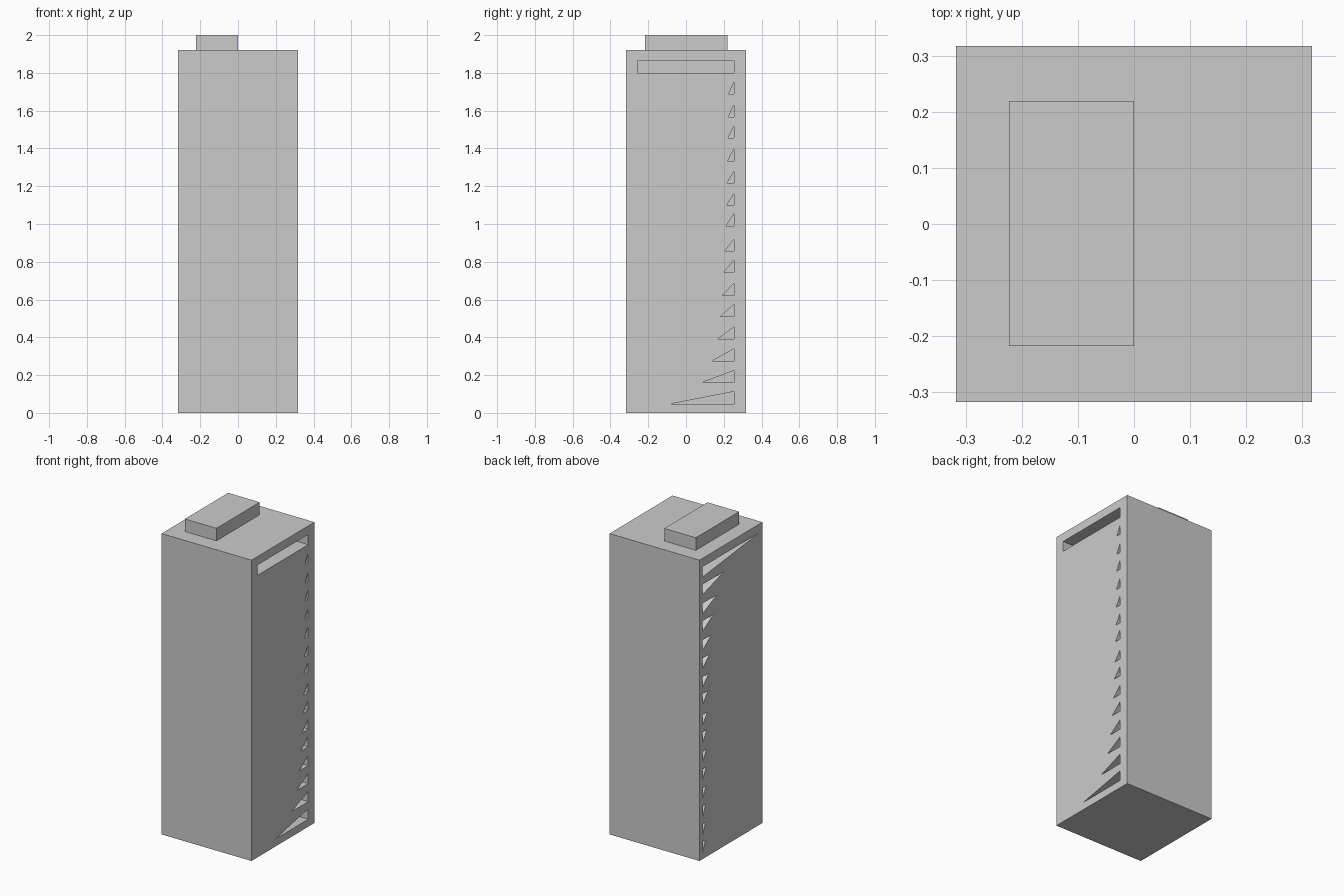
import bpy, bmesh

if "Cube" in bpy.data.objects:
    bpy.data.objects.remove(bpy.data.objects["Cube"])

HALF = 0.3175      # half width of the tower
BODY_TOP = 1.92
DEPTH = 0.29       # how far each opening runs into the tower
SLOT_H = 0.065


def make_object(name, bm):
    bmesh.ops.recalc_face_normals(bm, faces=bm.faces)
    mesh = bpy.data.meshes.new(name)
    bm.to_mesh(mesh)
    bm.free()
    obj = bpy.data.objects.new(name, mesh)
    bpy.context.collection.objects.link(obj)
    return obj


def add_box(name, lo, hi):
    bm = bmesh.new()
    bmesh.ops.create_cube(bm, size=1)
    for v in bm.verts:
        v.co = [lo[i] if v.co[i] < 0 else hi[i] for i in range(3)]
    return make_object(name, bm)


def add_prism(bm, profile, x0, x1):
    """Extrude a (y, z) outline along x."""
    a = [bm.verts.new((x0, y, z)) for y, z in profile]
    b = [bm.verts.new((x1, y, z)) for y, z in profile]
    bm.faces.new(a)
    bm.faces.new(b[::-1])
    n = len(profile)
    for i in range(n):
        j = (i + 1) % n
        bm.faces.new((a[i], b[i], b[j], a[j]))


# Tower body and roof block
tower = add_box("tower_body", (-HALF, -HALF, 0), (HALF, HALF, BODY_TOP))
add_box("roof_block", (-0.223, -0.217, BODY_TOP), (0, 0.219, 2.0))

# Sill heights of the sixteen storeys
sills = [0.048, 0.160, 0.275, 0.39, 0.51, 0.622, 0.745, 0.857,
         0.99, 1.098, 1.217, 1.333, 1.455, 1.567, 1.688, 1.80]

cut = bmesh.new()
right_x = (HALF - DEPTH, HALF + 0.05)
left_x = (-HALF - 0.05, -HALF + DEPTH)

# Right side: wedges narrowing upwards, with a full slot at the top
for n, z in enumerate(sills[:-1], 1):
    w = 0.325 / n + 0.008
    add_prism(cut, [(0.255, z), (0.255, z + SLOT_H), (0.255 - w, z)], *right_x)
z = sills[-1]
add_prism(cut, [(-0.258, z), (0.255, z), (0.255, z + SLOT_H), (-0.258, z + SLOT_H)], *right_x)

# Left side: inverted wedges narrowing downwards
for n, z in enumerate(reversed(sills), 1):
    w = 0.57 if n == 1 else 0.43 / n
    top = z + SLOT_H
    add_prism(cut, [(0.285, z), (0.285, top), (0.285 - w, top)], *left_x)

cutter = make_object("opening_cutter", cut)
cutter.hide_render = True
cutter.hide_viewport = False

# Cut the openings
mod = tower.modifiers.new("openings", 'BOOLEAN')
mod.operation = 'DIFFERENCE'
mod.solver = 'EXACT'
mod.object = cutter
bpy.context.view_layer.objects.active = tower
bpy.ops.object.modifier_apply(modifier=mod.name)
bpy.data.objects.remove(cutter, do_unlink=True)
